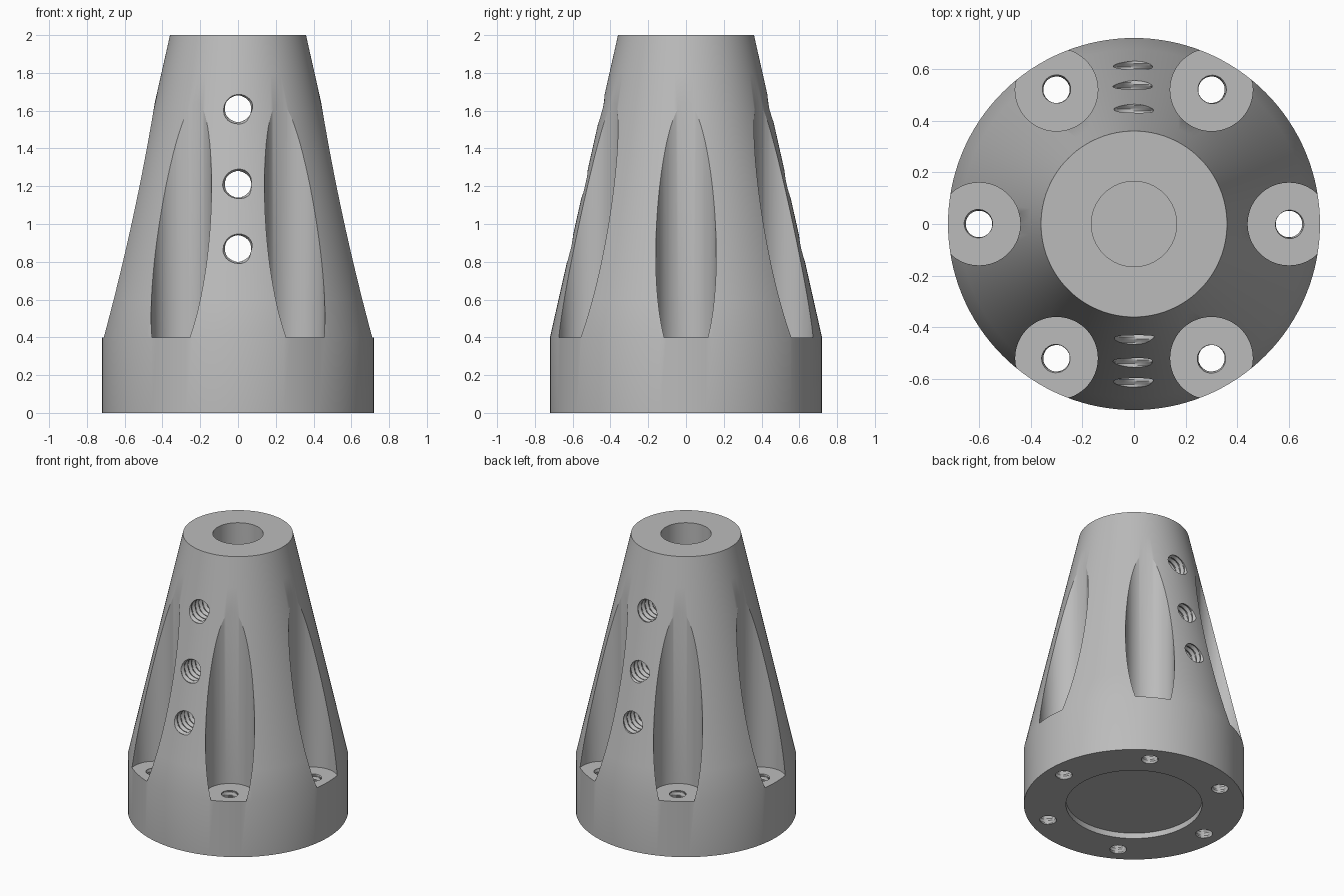
import bpy, bmesh
from math import sin, cos, pi, radians
from mathutils import Matrix

cube = bpy.data.objects.get("Cube")
if cube:
    bpy.data.objects.remove(cube, do_unlink=True)

grey = bpy.data.materials.new("machined grey")
grey.use_nodes = True
grey.diffuse_color = (0.5, 0.5, 0.5, 1)
grey.node_tree.nodes["Principled BSDF"].inputs["Base Color"].default_value = (0.5, 0.5, 0.5, 1)


def add_stack(bm, rows, segments, matrix=Matrix()):
    """Closed solid from rows of (z, radius function of angle)."""
    rings = []
    for z, radius in rows:
        ring = []
        for i in range(segments):
            a = 2 * pi * i / segments
            r = radius(a)
            ring.append(bm.verts.new(matrix @ Matrix.Translation((r * cos(a), r * sin(a), z)).translation))
        rings.append(ring)
    for low, high in zip(rings, rings[1:]):
        for i in range(segments):
            j = (i + 1) % segments
            bm.faces.new((low[i], low[j], high[j], high[i]))
    bm.faces.new(rings[0][::-1])
    bm.faces.new(rings[-1])


def add_turned(bm, profile, segments, matrix=Matrix()):
    add_stack(bm, [(z, lambda a, r=r: r) for r, z in profile], segments, matrix)


def add_thread(bm, minor, major, pitch, z0, z1, matrix):
    """Helical thread, as one wavy profile that twists along its axis."""
    count = int((z1 - z0) / pitch * 6)
    rows = []
    for k in range(count + 1):
        z = z0 + (z1 - z0) * k / count

        def radius(a, z=z):
            phase = (z / pitch - a / (2 * pi)) % 1
            return minor + (major - minor) * (1 - abs(2 * phase - 1))
        rows.append((z, radius))
    add_stack(bm, rows, 28, matrix)


def make_object(name, bm):
    bmesh.ops.recalc_face_normals(bm, faces=bm.faces)
    mesh = bpy.data.meshes.new(name)
    bm.to_mesh(mesh)
    bm.free()
    mesh.materials.append(grey)
    obj = bpy.data.objects.new(name, mesh)
    bpy.context.collection.objects.link(obj)
    return obj


def cut(target, cutter):
    mod = target.modifiers.new(cutter.name, 'BOOLEAN')
    mod.operation = 'DIFFERENCE'
    mod.solver = 'EXACT'
    mod.object = cutter
    bpy.context.view_layer.objects.active = target
    bpy.ops.object.modifier_apply(modifier=mod.name)
    bpy.data.objects.remove(cutter, do_unlink=True)


# Body: short cylinder carrying a long cone
bm = bmesh.new()
cone = [(0.72 - 0.36 * k / 8, 0.4 + 1.6 * k / 8) for k in range(9)]
add_turned(bm, [(0.72, 0)] + cone, 128)
body = make_object("tapered_body", bm)

spokes = [Matrix.Rotation(radians(60 * k), 4, 'Z') @ Matrix.Translation((0.6, 0, 0))
          for k in range(6)]

# Six upright pockets scooped out of the cone
bm = bmesh.new()
for m in spokes:
    add_turned(bm, [(0.16, 0.4), (0.16, 2.2)], 72, m)
cut(body, make_object("pocket_cutter", bm))

# Blind shaft bore and shallow base recess
bm = bmesh.new()
add_turned(bm, [(0.165, 0.4), (0.165, 2.2)], 64)
add_turned(bm, [(0.445, -0.2), (0.445, 0.04)], 96)
cut(body, make_object("bore_cutter", bm))

# Threaded bolt holes through the pocket floors
bm = bmesh.new()
for m in spokes:
    add_thread(bm, 0.051, 0.059, 0.035, -0.05, 0.45, m)
cut(body, make_object("bolt_hole_cutter", bm))

# Three threaded clamp-screw holes from front to back
bm = bmesh.new()
for z in (0.87, 1.21, 1.61):
    m = Matrix.Translation((0, 0, z)) @ Matrix.Rotation(radians(90), 4, 'X')
    add_thread(bm, 0.069, 0.083, 0.041, -0.8, 0.8, m)
cut(body, make_object("clamp_hole_cutter", bm))

bpy.ops.object.select_all(action='DESELECT')
body.select_set(True)
bpy.context.view_layer.objects.active = body
bpy.ops.object.shade_smooth_by_angle(angle=radians(25))
